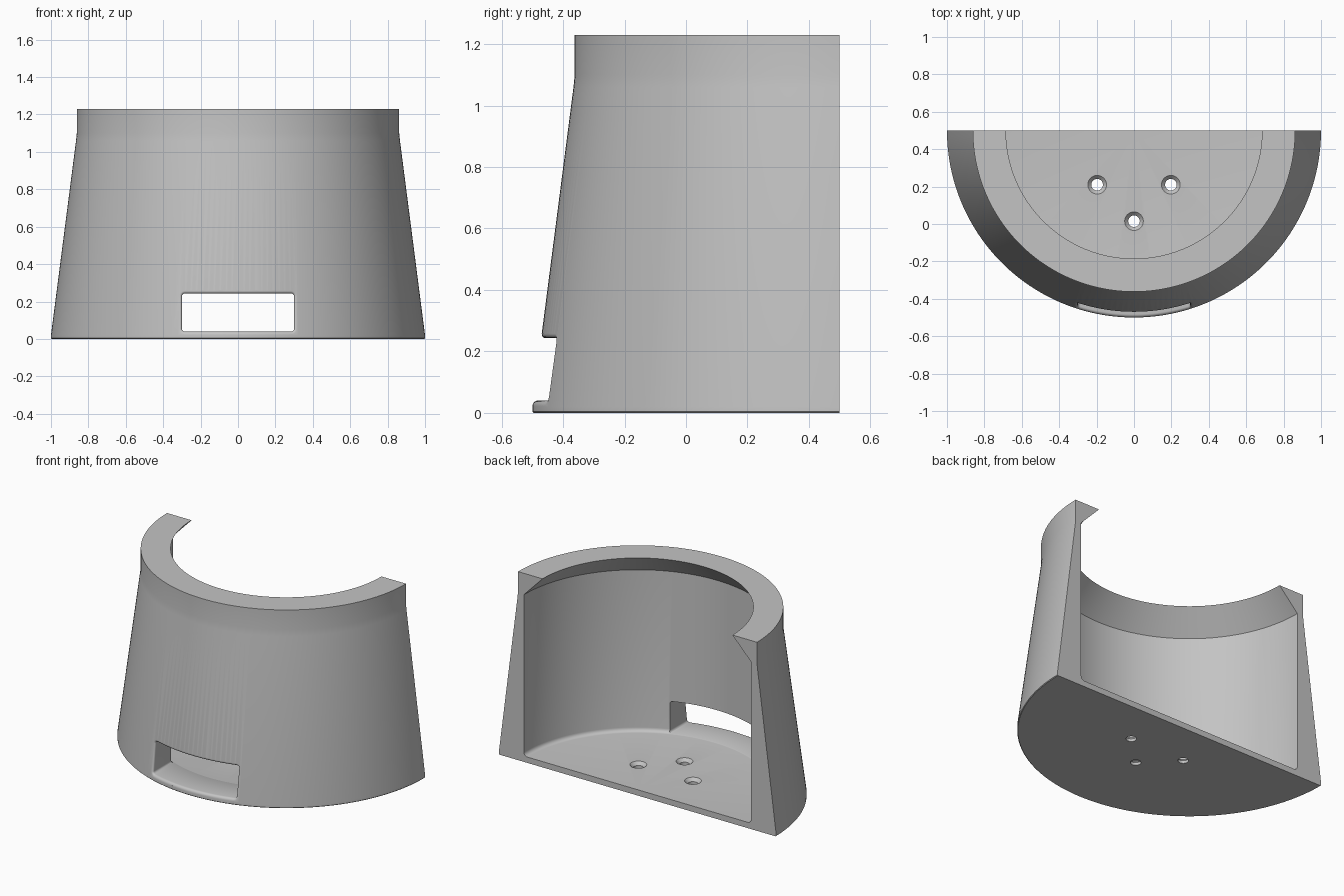
import bpy, bmesh
from math import sin, cos, pi, sqrt
from mathutils import Vector

cube = bpy.data.objects.get("Cube")
if cube:
    bpy.data.objects.remove(cube, do_unlink=True)

AXIS_Y = 0.5            # the cut plane holds the cone axis
HEIGHT, FLOOR = 1.23, 0.038
R_BASE, R_TOP, R_IN, R_LIP = 1.0, 0.862, 0.82, 0.685
Z_LOW, Z_HIGH = 0.02, 1.09

grey = bpy.data.materials.new("matte grey")
grey.use_nodes = True
grey.diffuse_color = (0.55, 0.55, 0.55, 1)
grey.node_tree.nodes["Principled BSDF"].inputs["Base Color"].default_value = (0.55, 0.55, 0.55, 1)


def finish(name, bm):
    bmesh.ops.recalc_face_normals(bm, faces=bm.faces)
    mesh = bpy.data.meshes.new(name)
    bm.to_mesh(mesh)
    bm.free()
    mesh.materials.append(grey)
    obj = bpy.data.objects.new(name, mesh)
    bpy.context.collection.objects.link(obj)
    return obj


def lathe(name, profile, centre, angle, steps):
    """Spin an (r, z) profile about z; a half turn is closed with a flat face."""
    bm = bmesh.new()
    verts = [bm.verts.new((r, 0, z)) for r, z in profile]
    edges = [bm.edges.new(pair) for pair in zip(verts, verts[1:])]
    bmesh.ops.spin(bm, geom=verts + edges, cent=(0, 0, 0), axis=(0, 0, 1),
                   angle=-angle, steps=steps)
    bmesh.ops.remove_doubles(bm, verts=bm.verts, dist=1e-5)
    rim = [e for e in bm.edges if e.is_boundary]
    if rim:
        bmesh.ops.holes_fill(bm, edges=rim, sides=0)
    bmesh.ops.translate(bm, verts=bm.verts, vec=Vector((*centre, 0)))
    return finish(name, bm)


def outer_y(x, z):
    r = R_BASE + (R_TOP - R_BASE) * (z - Z_LOW) / (Z_HIGH - Z_LOW)
    return AXIS_Y - sqrt(r * r - x * x)


def slot_outline(grow, corner=0.015, half=0.3, low=0.04, high=0.243):
    """Rounded rectangle in x and z, with extra points along the long sides."""
    pts = []
    for k, (x, z) in enumerate([(half, high), (-half, high), (-half, low), (half, low)]):
        cx = x - corner if x > 0 else x + corner
        cz = z - corner if z == high else z + corner
        for i in range(6):
            a = (k + i / 5) * pi / 2
            pts.append((cx + (corner + grow) * cos(a), cz + (corner + grow) * sin(a)))
        if k % 2 == 0:
            x0, z0 = pts[-1]
            pts += [(x0 * (1 - i / 12), z0) for i in range(1, 24)]
    return pts


def slot_cutter(fillet=0.015):
    """Slot that flares in a rounded edge where it meets the outer wall."""
    bm = bmesh.new()
    rings = [[(x, -0.7, z) for x, z in slot_outline(fillet)]]
    for i in range(6):
        a = i / 5 * pi / 2
        depth = fillet * (1 - cos(a))
        rings.append([(x, outer_y(x, z) + depth, z)
                      for x, z in slot_outline(fillet * (1 - sin(a)))])
    rings.append([(x, -0.2, z) for x, z in slot_outline(0)])
    loops = [[bm.verts.new(p) for p in ring] for ring in rings]
    for a, b in zip(loops, loops[1:]):
        for i in range(len(a)):
            bm.faces.new((a[i - 1], a[i], b[i], b[i - 1]))
    bm.faces.new(loops[0])
    bm.faces.new(loops[-1])
    return finish("slot_cutter", bm)


# Half-round tapered shell with floor, inner fillet and overhanging lip
FIL = 0.025
fillet = [(R_IN - FIL * (1 - cos(a)), FLOOR + FIL * (1 - sin(a)))
          for a in [i / 5 * pi / 2 for i in range(6)]]
shell = lathe("half_round_shell",
              [(0, 0), (R_BASE - 0.004, 0), (R_BASE, 0.004), (R_BASE, Z_LOW),
               (R_TOP + 0.004, Z_HIGH - 0.03), (R_TOP, Z_HIGH + 0.01), (R_TOP, HEIGHT),
               (R_LIP, HEIGHT), (R_IN, Z_HIGH)] + fillet + [(0, FLOOR)],
              (0, AXIS_Y), pi, 96)

# Front slot and three countersunk screw holes
cutters = [slot_cutter()]
for x, y in [(-0.197, 0.21), (0.197, 0.21), (0, 0.015)]:
    cutters.append(lathe("hole_cutter",
                         [(0, -0.1), (0.031, -0.1), (0.031, 0.018), (0.05, FLOOR),
                          (0.07, FLOOR + 0.021), (0, FLOOR + 0.021)],
                         (x, y), 2 * pi, 32))
for c in cutters:
    mod = shell.modifiers.new("cut", 'BOOLEAN')
    mod.operation, mod.solver, mod.object = 'DIFFERENCE', 'EXACT', c

# Bake the cuts and remove the cutters
bpy.context.view_layer.update()
baked = bpy.data.meshes.new_from_object(shell.evaluated_get(bpy.context.evaluated_depsgraph_get()))
shell.modifiers.clear()
shell.data = baked
for c in cutters:
    bpy.data.objects.remove(c, do_unlink=True)

bpy.ops.object.select_all(action='DESELECT')
shell.select_set(True)
bpy.context.view_layer.objects.active = shell
bpy.ops.object.shade_smooth_by_angle(angle=pi / 6)
